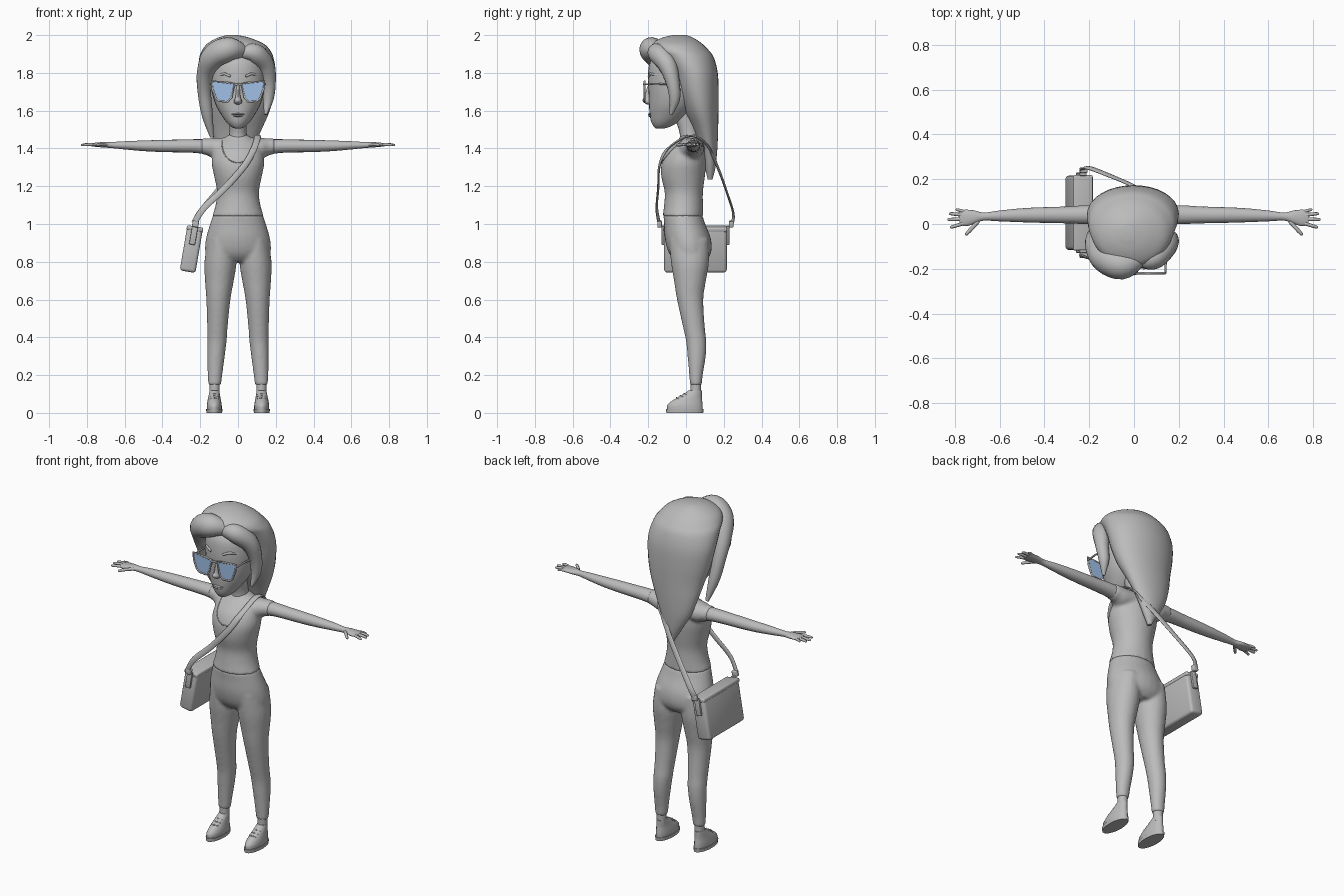
import bpy, bmesh, math
from mathutils import Vector, Matrix
from mathutils.bvhtree import BVHTree

if "Cube" in bpy.data.objects:
    bpy.data.objects.remove(bpy.data.objects["Cube"])


def material(name, rgb):
    m = bpy.data.materials.new(name)
    m.diffuse_color = (*rgb, 1)
    m.use_nodes = True
    m.node_tree.nodes["Principled BSDF"].inputs["Base Color"].default_value = m.diffuse_color
    return m


GREY = material("plain_grey", (0.5, 0.5, 0.5))
BLUE = material("lens_blue", (0.40, 0.58, 0.88))


def smooth_path(pts, n=4):
    """Catmull-Rom interpolation of equal-length tuples."""
    out = []
    for i in range(len(pts) - 1):
        a, b, c, d = pts[max(i - 1, 0)], pts[i], pts[i + 1], pts[min(i + 2, len(pts) - 1)]
        for k in range(n):
            t = k / n
            out.append(tuple(0.5 * (2 * q + (r - p) * t + (2 * p - 5 * q + 4 * r - s) * t * t
                                    + (3 * q - p - 3 * r + s) * t ** 3)
                             for p, q, r, s in zip(a, b, c, d)))
    return out + [tuple(pts[-1])]


def skin(bm, rings):
    """Bridge rings of points and cap both ends."""
    rows = [[bm.verts.new(p) for p in ring] for ring in rings]
    n = len(rows[0])
    for r, s in zip(rows, rows[1:]):
        for i in range(n):
            bm.faces.new((r[i], r[(i + 1) % n], s[(i + 1) % n], s[i]))
    bm.faces.new(rows[0][::-1])
    bm.faces.new(rows[-1])


def loft(bm, axis, stations, sx=1, sides=20):
    """Oval sections: Z stations (z,x0,x1,y0,y1), X stations (x,y0,y1,z0,z1)."""
    rings = []
    for t, a0, a1, b0, b1 in smooth_path(stations):
        ring = []
        for i in range(sides):
            w = 2 * math.pi * i / sides
            a = (a0 + a1) / 2 + (a1 - a0) / 2 * math.cos(w)
            b = (b0 + b1) / 2 + (b1 - b0) / 2 * math.sin(w)
            ring.append((sx * a, b, t) if axis == "Z" else (sx * t, a, b))
        rings.append(ring)
    skin(bm, rings)


def sweep(bm, pts, normal, sides=12):
    """Sweep an oval along points (x,y,z,half_width,half_thickness)."""
    path = smooth_path(pts, 5)
    rings = []
    for i, q in enumerate(path):
        p = Vector(q[:3])
        t = (Vector(path[min(i + 1, len(path) - 1)][:3]) - Vector(path[max(i - 1, 0)][:3])).normalized()
        side = t.cross(normal(p)).normalized()
        up = side.cross(t)
        rings.append([p + side * q[3] * math.cos(2 * math.pi * k / sides)
                      + up * q[4] * math.sin(2 * math.pi * k / sides) for k in range(sides)])
    skin(bm, rings)


def finish(name, bm, mat=GREY, remesh=0, angle=50):
    bmesh.ops.recalc_face_normals(bm, faces=bm.faces)
    me = bpy.data.meshes.new(name)
    bm.to_mesh(me)
    bm.free()
    me.materials.append(mat)
    ob = bpy.data.objects.new(name, me)
    bpy.context.collection.objects.link(ob)
    if remesh:  # blend overlapping volumes into one skin
        r = ob.modifiers.new("blend", "REMESH")
        r.mode, r.voxel_size, r.use_smooth_shade = "VOXEL", remesh, True
        s = ob.modifiers.new("soften", "SMOOTH")
        s.factor, s.iterations = 0.5, 5
    else:
        bpy.ops.object.select_all(action="DESELECT")
        ob.select_set(True)
        bpy.context.view_layer.objects.active = ob
        bpy.ops.object.shade_smooth_by_angle(angle=math.radians(angle))
    return ob


def tube(name, pts, r, cyclic=False):
    cu = bpy.data.curves.new(name, "CURVE")
    cu.dimensions, cu.bevel_depth, cu.bevel_resolution, cu.use_fill_caps = "3D", r, 1, True
    sp = cu.splines.new("POLY")
    sp.points.add(len(pts) - 1)
    for q, p in zip(sp.points, pts):
        q.co = (*p, 1)
    sp.use_cyclic_u = cyclic
    cu.materials.append(GREY)
    bpy.context.collection.objects.link(bpy.data.objects.new(name, cu))


def box(name, loc, size, rot=0, bevel=0.005):
    bm = bmesh.new()
    bmesh.ops.create_cube(bm, size=1)
    bm.transform(Matrix.Diagonal((*size, 1)))
    bmesh.ops.bevel(bm, geom=bm.edges[:], offset=bevel, segments=3, profile=0.5, affect="EDGES")
    bm.transform(Matrix.Translation(loc) @ Matrix.Rotation(rot, 4, "Y"))
    return finish(name, bm, angle=40)


def zsym(rows):
    return [(z, -x, x, y0, y1) for z, x, y0, y1 in rows]


# Trousers: pelvis blended with both legs
bm = bmesh.new()
loft(bm, "Z", zsym([(1.05, .131, -.12, .086), (1.0, .148, -.116, .102), (.93, .168, -.113, .13),
                    (.87, .175, -.1, .136), (.83, .165, -.08, .125), (.8, .11, -.05, .1)]), sides=28)
for s in (1, -1):
    loft(bm, "Z", [(.92, .02, .16, -.09, .12), (.8, .008, .178, -.08, .122), (.7, .022, .175, -.064, .106),
                   (.6, .04, .168, -.048, .092), (.45, .055, .163, -.015, .1), (.38, .06, .163, 0, .108),
                   (.3, .07, .163, .008, .105), (.2, .083, .161, .017, .089), (.145, .09, .157, .02, .084)], s)
finish("trousers", bm, remesh=.009)

# Shirt: torso blended with short sleeves
bm = bmesh.new()
loft(bm, "Z", zsym([(1.04, .137, -.124, .091), (1.1, .119, -.116, .09), (1.17, .111, -.113, .09),
                    (1.25, .126, -.131, .1), (1.32, .139, -.13, .107), (1.38, .132, -.106, .107),
                    (1.43, .112, -.06, .1), (1.455, .075, -.035, .085), (1.475, .045, -.025, .07)]), sides=28)
for s in (1, -1):
    loft(bm, "X", [(.04, -.05, .1, 1.35, 1.458), (.12, -.035, .097, 1.345, 1.456),
                   (.16, -.012, .092, 1.362, 1.454), (.195, -.004, .088, 1.371, 1.454)], s)
shirt = finish("shirt", bm, remesh=.009)

# Neckline edge laid on the shirt front
bpy.context.view_layer.update()
tree = BVHTree.FromObject(shirt, bpy.context.evaluated_depsgraph_get())
line = []
for i in range(25):
    a = math.pi * i / 24
    hit = tree.ray_cast(Vector((-.085 * math.cos(a), -.6, 1.44 - .115 * math.sin(a) ** .8)), Vector((0, 1, 0)))[0]
    if hit:
        line.append(hit)
if len(line) > 1:
    tube("neckline", line, .003)

# Neck and head
bm = bmesh.new()
loft(bm, "Z", zsym([(1.43, .056, -.035, .075), (1.47, .047, -.032, .066), (1.52, .045, -.045, .062),
                    (1.6, .05, -.08, .06)]))
finish("neck", bm)
bm = bmesh.new()
loft(bm, "Z", zsym([(1.505, .012, -.158, -.12), (1.515, .036, -.17, -.085), (1.54, .062, -.184, -.04),
                    (1.58, .09, -.192, .01), (1.63, .118, -.196, .05), (1.7, .139, -.199, .08),
                    (1.78, .145, -.202, .09), (1.86, .138, -.19, .09), (1.92, .1, -.14, .06)]), sides=28)
finish("head", bm)
bm = bmesh.new()
loft(bm, "Z", zsym([(1.632, .008, -.205, -.17), (1.642, .02, -.222, -.17), (1.655, .02, -.23, -.17),
                    (1.675, .013, -.221, -.17), (1.73, .01, -.204, -.17)]), sides=12)
finish("nose", bm)
bm = bmesh.new()
for z, w, h in ((1.582, .034, .006), (1.572, .028, .006)):
    loft(bm, "X", [(-w, -.19, -.17, z - .001, z + .001), (-w / 2, -.198, -.17, z - h * .7, z + h * .7),
                   (0, -.201, -.17, z - h, z + h), (w / 2, -.198, -.17, z - h * .7, z + h * .7),
                   (w, -.19, -.17, z - .001, z + .001)], sides=10)
finish("lips", bm)

# Eyebrows, glasses and lenses
outline = [(.018, 1.742), (.06, 1.75), (.14, 1.757), (.136, 1.715), (.117, 1.665),
           (.1, 1.65), (.055, 1.647), (.035, 1.668)]
for s, side in ((1, "left"), (-1, "right")):
    tube("eyebrow_" + side, [(s * .04, -.197, 1.782), (s * .07, -.187, 1.795), (s * .105, -.147, 1.788)], .007)
    bm = bmesh.new()
    bm.faces.new([bm.verts.new((s * x, -.22, z)) for x, z in outline])
    ext = bmesh.ops.extrude_face_region(bm, geom=bm.faces[:])
    bmesh.ops.translate(bm, vec=(0, .004, 0), verts=[v for v in ext["geom"] if isinstance(v, bmesh.types.BMVert)])
    finish("lens_" + side, bm, BLUE, angle=30)
    tube("lens_rim_" + side, [(s * x, -.219, z) for x, z in outline], .0055, True)
    tube("glasses_temple_" + side, [(s * .14, -.22, 1.74), (s * .142, -.15, 1.742), (s * .144, -.06, 1.738)], .005)
tube("glasses_bridge", [(-.02, -.219, 1.735), (0, -.223, 1.741), (.02, -.219, 1.735)], .0055)

# Hair: long tapering mass at the back, with two swept front locks
bm = bmesh.new()
loft(bm, "Z", [(1.235, -.012, .008, .115, .14), (1.3, -.05, .04, .1, .156), (1.4, -.11, .08, .075, .166),
               (1.5, -.145, .125, .04, .17), (1.6, -.17, .168, -.01, .172), (1.7, -.196, .192, -.05, .173),
               (1.8, -.21, .2, -.085, .168), (1.88, -.205, .188, -.14, .148), (1.92, -.19, .17, -.185, .12),
               (1.955, -.162, .135, -.18, .085), (1.985, -.11, .065, -.13, .04), (2.0, -.06, .0, -.07, 0)], sides=32)
finish("hair_back", bm)


def radial(p):
    return Vector((p.x, p.y, 0))


locks = {
    "hair_lock_right": [(.03, -.15, 1.915, .035), (-.05, -.182, 1.925, .065), (-.13, -.152, 1.885, .064),
                        (-.172, -.1, 1.8, .046), (-.178, -.06, 1.7, .036), (-.163, -.03, 1.58, .03),
                        (-.138, 0, 1.46, .01)],
    "hair_lock_left": [(.02, -.16, 1.905, .03), (.085, -.152, 1.905, .052), (.142, -.1, 1.845, .05),
                       (.164, -.07, 1.75, .036), (.16, -.06, 1.66, .028), (.146, -.08, 1.58, .008)]}
for name, pts in locks.items():
    bm = bmesh.new()
    sweep(bm, [(*p, p[3]) for p in pts], radial, 16)
    finish(name, bm)

for s, side in ((1, "left"), (-1, "right")):
    # Arm with palm, then fingers and thumb
    bm = bmesh.new()
    loft(bm, "X", [(.15, 0, .084, 1.365, 1.449), (.22, 0, .083, 1.376, 1.449), (.3, .003, .078, 1.379, 1.447),
                   (.4, .005, .075, 1.381, 1.445), (.5, .008, .07, 1.386, 1.442), (.6, .012, .06, 1.395, 1.438),
                   (.67, .015, .051, 1.402, 1.434), (.71, .002, .06, 1.405, 1.434),
                   (.75, -.01, .064, 1.408, 1.431), (.778, -.004, .06, 1.412, 1.427)], s, 16)
    finish("arm_" + side, bm)
    bm = bmesh.new()
    for x0, y0, x1, y1, r in ((.75, .053, .795, .066, .007), (.76, .04, .825, .047, .008), (.76, .022, .832, .02, .008),
                              (.76, .003, .82, -.016, .008), (.695, .012, .752, -.05, .009)):
        sweep(bm, [(s * x0, y0, 1.42, r, r), (s * (x0 + x1) / 2, (y0 + y1) / 2, 1.421, r, r),
                   (s * (x0 * .1 + x1 * .9), y0 * .1 + y1 * .9, 1.418, r * .8, r * .8),
                   (s * x1, y1, 1.417, r * .3, r * .3)], lambda p: Vector((0, 0, 1)), 8)
    finish("fingers_" + side, bm)
    # Ankle, shoe, sole and laces
    bm = bmesh.new()
    loft(bm, "Z", [(.09, .098, .15, .025, .078), (.16, .097, .151, .024, .08)], s)
    finish("ankle_" + side, bm)
    bm = bmesh.new()
    loft(bm, "Z", [(.018, .086, .165, -.1, .088), (.04, .086, .165, -.099, .088), (.06, .089, .162, -.08, .086),
                   (.08, .093, .158, -.048, .084), (.105, .097, .153, -.005, .084), (.118, .1, .15, .012, .084)], s)
    finish("shoe_" + side, bm)
    bm = bmesh.new()
    loft(bm, "Z", [(0, .084, .167, -.104, .091), (.02, .082, .169, -.106, .093)], s)
    finish("sole_" + side, bm)
    for i in range(3):
        y, z = -.05 + .02 * i, .08 + .011 * i
        tube(f"lace_{side}_{i + 1}", [(s * .103, y + .012, z - .006), (s * .125, y, z), (s * .147, y + .012, z - .006)], .004)

# Shoulder bag with strap, end tabs and clips
box("bag", (-.247, .05, .865), (.084, .332, .238), .17, .016)
box("bag_lid", (-.228, .05, .975), (.088, .336, .024), .17, .008)
for y, d, end in ((-.122, -1, "front"), (.222, 1, "back")):
    box("bag_tab_" + end, (-.235, y, .94), (.032, .014, .1), .17, .004)
    box("bag_clip_" + end, (-.225, y + d * .018, 1.0), (.034, .024, .034), .17, .006)
bm = bmesh.new()
strap = [(-.232, -.142, 1.005), (-.18, -.155, 1.085), (-.07, -.147, 1.19), (.035, -.14, 1.31), (.085, -.095, 1.4),
         (.105, .02, 1.466), (.09, .11, 1.42), (0, .168, 1.3), (-.1, .212, 1.18), (-.2, .25, 1.06), (-.228, .245, 1.005)]
sweep(bm, [(*p, .017, .006) for p in strap],
      lambda p: Vector((p.x * .3, p.y - .03, max(0, (p.z - 1.38) * 8))))
finish("bag_strap", bm)
